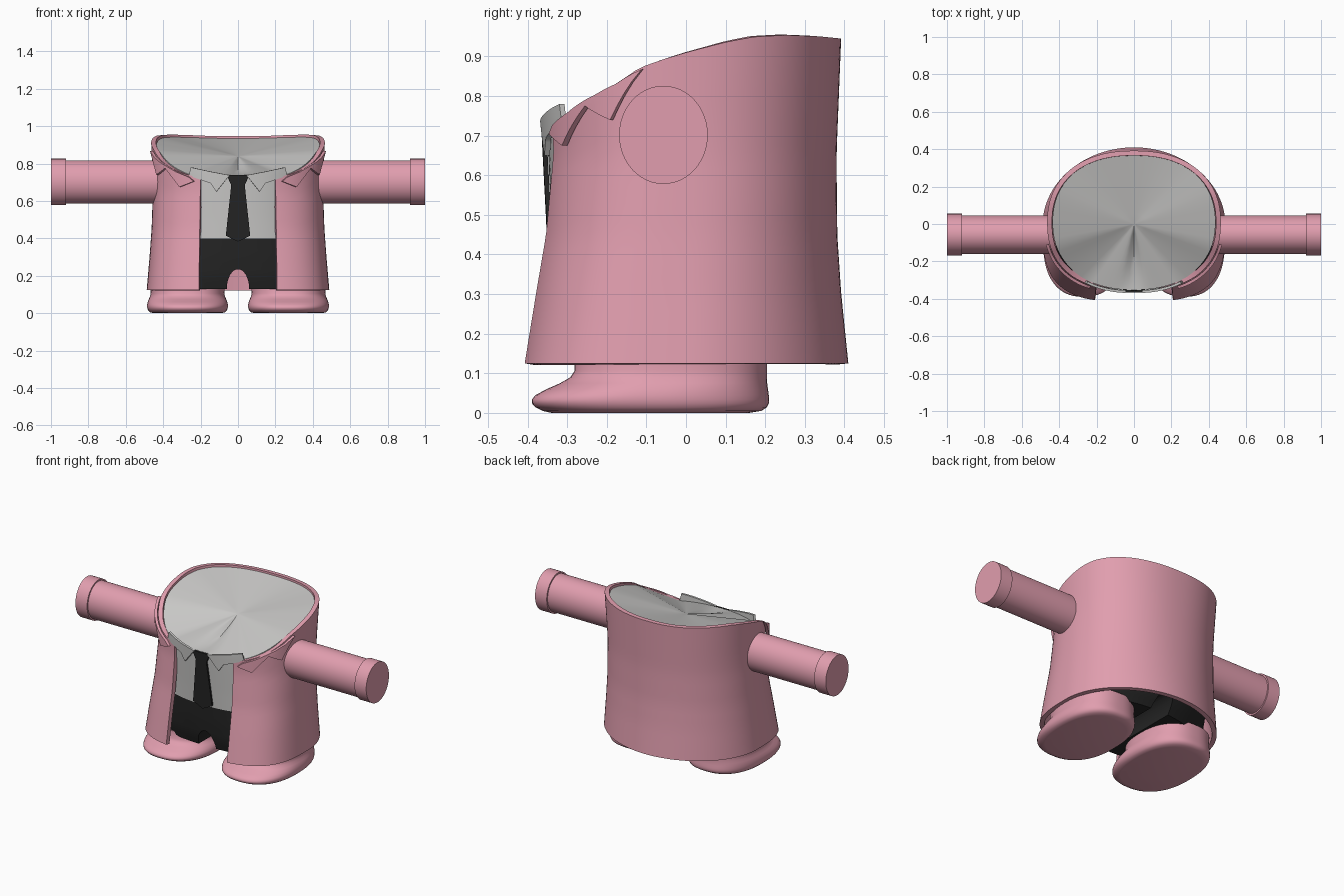
import bpy, bmesh, math

if "Cube" in bpy.data.objects:
    bpy.data.objects.remove(bpy.data.objects["Cube"])

def material(name, rgb):
    m = bpy.data.materials.new(name)
    m.diffuse_color = (*rgb, 1)
    m.use_nodes = True
    m.node_tree.nodes["Principled BSDF"].inputs["Base Color"].default_value = m.diffuse_color
    return m

PINK = material("pink cloth", (0.75, 0.34, 0.425))
GREY = material("light grey cloth", (0.58, 0.575, 0.565))
BLACK = material("black cloth", (0.018, 0.018, 0.018))

# Body profiles: z, half width, front depth, back depth, front squareness
COAT = [(.125, .488, .416, .41, 3.2), (.3, .473, .39, .392, 3.0), (.45, .462, .368, .382, 2.75),
        (.65, .455, .354, .38, 2.5), (.75, .457, .357, .384, 2.45), (.95, .466, .365, .392, 2.3)]
SHIRT = [(.39, .428, .335, .35, 2.4), (.5, .425, .34, .353, 2.35), (.65, .425, .348, .355, 2.3),
         (.75, .428, .353, .36, 2.25), (.95, .438, .355, .37, 2.2)]
TROUSERS = [(.13, .43, .30, .22, 2.7), (.2, .44, .32, .28, 2.6), (.3, .435, .33, .33, 2.5),
            (.405, .426, .335, .35, 2.4)]
# Neckline height against y
RIM = [(-.36, .712), (-.25, .785), (-.18, .832), (-.12, .872), (-.06, .893), (0, .911), (.1, .937),
       (.17, .95), (.25, .954), (.33, .951), (.39, .945)]

def lookup(table, k):
    k = min(max(k, table[0][0]), table[-1][0])
    for p, q in zip(table, table[1:]):
        if k <= q[0]:
            f = (k - p[0]) / (q[0] - p[0])
            return [u + (v - u) * f for u, v in zip(p[1:], q[1:])]

def around(table, phi, z):
    """Point on a body profile; phi = 0 is the front."""
    a, bf, bb, n = lookup(table, z)
    s, c = math.sin(phi), math.cos(phi)
    b, n = (bf, n) if c > 0 else (bb, 1.97 + .36 * (z - .125))
    r = ((abs(s) / a) ** n + (abs(c) / b) ** n) ** (-1 / n)
    return (r * s, -r * c, z)

def rim_height(table, phi):
    return lookup(RIM, around(table, phi, .85)[1])[0]

def front_y(table, x, z, off):
    a, bf, bb, n = lookup(table, z)
    a, bf = a + off, bf + off
    return -bf * max(0, 1 - min(1, abs(x) / a) ** n) ** (1 / n)

def finish(ob, mat, angle=40):
    bpy.context.view_layer.objects.active = ob
    for o in bpy.context.selected_objects:
        o.select_set(False)
    ob.select_set(True)
    for m in list(ob.modifiers):
        bpy.ops.object.modifier_apply(modifier=m.name)
    ob.data.materials.clear()
    ob.data.materials.append(mat)
    bpy.ops.object.shade_smooth_by_angle(angle=math.radians(angle))

def new_object(name, bm):
    me = bpy.data.meshes.new(name)
    bm.to_mesh(me)
    bm.free()
    ob = bpy.data.objects.new(name, me)
    bpy.context.collection.objects.link(ob)
    return ob

def skin(name, rows, wrap=True, caps=True):
    """Skin rows of points, bottom to top."""
    bm = bmesh.new()
    vs = [[bm.verts.new(p) for p in row] for row in rows]
    n = len(rows[0])
    for lo, hi in zip(vs, vs[1:]):
        for j in range(n if wrap else n - 1):
            k = (j + 1) % n
            bm.faces.new((lo[j], lo[k], hi[k], hi[j]))
    if caps:
        bm.faces.new(vs[0][::-1])
        bm.faces.new(vs[-1])
    return new_object(name, bm)

def solidify(ob, t, offset):
    m = ob.modifiers.new("thickness", 'SOLIDIFY')
    m.thickness, m.offset = t, offset

def flap(name, pts, table, off, thick, mat, side=1):
    """Flat outline in x, z wrapped on the front of a body profile."""
    bm = bmesh.new()
    bm.faces.new([bm.verts.new((x * side, 0, z)) for x, z in pts])
    bm.normal_update()
    bmesh.ops.triangulate(bm, faces=bm.faces[:])
    bmesh.ops.subdivide_edges(bm, edges=bm.edges[:], cuts=3, use_grid_fill=True)
    for v in bm.verts:
        v.co.y = front_y(table, v.co.x, v.co.z, off)
    bmesh.ops.recalc_face_normals(bm, faces=bm.faces[:])
    ob = new_object(name, bm)
    solidify(ob, thick, 0)
    finish(ob, mat)

# Coat: shell open at the front
rows = []
for i in range(19):
    row = []
    for j in range(97):
        u = j / 96
        top = rim_height(COAT, .52 + (2 * math.pi - 1.04) * u)
        z = .125 + (top - .125) * i / 18
        start = math.atan2(.213, lookup(COAT, z)[1])
        row.append(around(COAT, start + (2 * math.pi - 2 * start) * u, z))
    rows.append(row)
coat = skin("coat", rows, wrap=False, caps=False)
solidify(coat, .026, -1)
finish(coat, PINK)

# Shirt: body with a dished top
N = 72
angles = [2 * math.pi * j / N for j in range(N)]
tops = [max(.738, rim_height(SHIRT, p) - .012) for p in angles]
rows = [[around(SHIRT, p, .40 + (t - .40) * i / 12) for p, t in zip(angles, tops)] for i in range(13)]
edge = rows[-1]
for s in (.97, .88, .75, .6, .45, .3, .15, .03):
    row = []
    for p, (x, y, z) in zip(angles, edge):
        w = min(p, 2 * math.pi - p)
        groove = .1 * s * (1 - s) * math.exp(-(w / .15) ** 2)
        row.append((x * s, y * s, .84 + (z - .84) * s - groove))
    rows.append(row)
finish(skin("shirt", rows), GREY)

# Trousers with an arch cut between the legs
rows = [[around(TROUSERS, p, .13 + .272 * i / 8) for p in angles] for i in range(9)]
trousers = skin("trousers", rows)
bpy.ops.mesh.primitive_cylinder_add(vertices=32, radius=1, depth=2, location=(0, 0, .13),
                                    rotation=(math.pi / 2, 0, 0))
cutter = bpy.context.object
cutter.scale = (.06, .105, 1)
cutter.hide_render = True
mod = trousers.modifiers.new("arch", 'BOOLEAN')
mod.operation, mod.object, mod.solver = 'DIFFERENCE', cutter, 'EXACT'
finish(trousers, BLACK)
bpy.data.objects.remove(cutter)

# Tie
flap("tie", [(-.06, .738), (-.036, .685), (-.065, .415), (0, .383), (.065, .415), (.036, .685),
             (.06, .738)], SHIRT, .008, .012, BLACK)

# Shoe layers: z, toe y, heel y, half width
SHOE = [(0, -.34, .16, .18), (.005, -.362, .19, .2), (.014, -.38, .204, .209),
        (.024, -.389, .209, .214), (.034, -.389, .21, .216), (.045, -.38, .209, .216),
        (.06, -.352, .207, .213), (.075, -.318, .205, .207),
        (.09, -.292, .205, .2), (.105, -.282, .205, .197), (.15, -.28, .205, .2)]

def oval(cx, y0, y1, hw, z):
    pts = []
    for p in angles:
        s, c = math.sin(p), math.cos(p)
        r = (abs(s) ** 2.4 + abs(c) ** 2.4) ** (-1 / 2.4)
        pts.append((cx + hw * r * s, (y0 + y1) / 2 - (y1 - y0) / 2 * r * c, z))
    return pts

for side, word in ((1, "left"), (-1, "right")):
    # Shoe
    shoe = [oval(.27 * side, y0, y1, hw, z) for z, y0, y1, hw in SHOE]
    finish(skin(word + "_shoe", shoe), PINK, 75)
    # Sleeve and cuff
    for part, x0, x1, ry, rz in (("sleeve", .42, .99, .103, .115), ("cuff", .92, 1.0, .112, .124)):
        bpy.ops.mesh.primitive_cylinder_add(vertices=48, radius=1, depth=2,
                                            location=(side * (x0 + x1) / 2, -.057, .702),
                                            rotation=(0, math.pi / 2, 0))
        ob = bpy.context.object
        ob.name = word + "_" + part
        ob.scale = (rz, ry, (x1 - x0) / 2)
        finish(ob, PINK)
    # Shirt collar and coat lapel
    flap(word + "_collar", [(.045, .738), (.115, .65), (.145, .695), (.26, .735), (.25, .78), (.15, .758)],
         SHIRT, .01, .014, GREY, side)
    flap(word + "_lapel", [(.235, .705), (.31, .675), (.385, .775), (.43, .74), (.463, .868),
                           (.44, .832), (.41, .806), (.33, .757), (.26, .727)],
         COAT, .012, .016, PINK, side)
